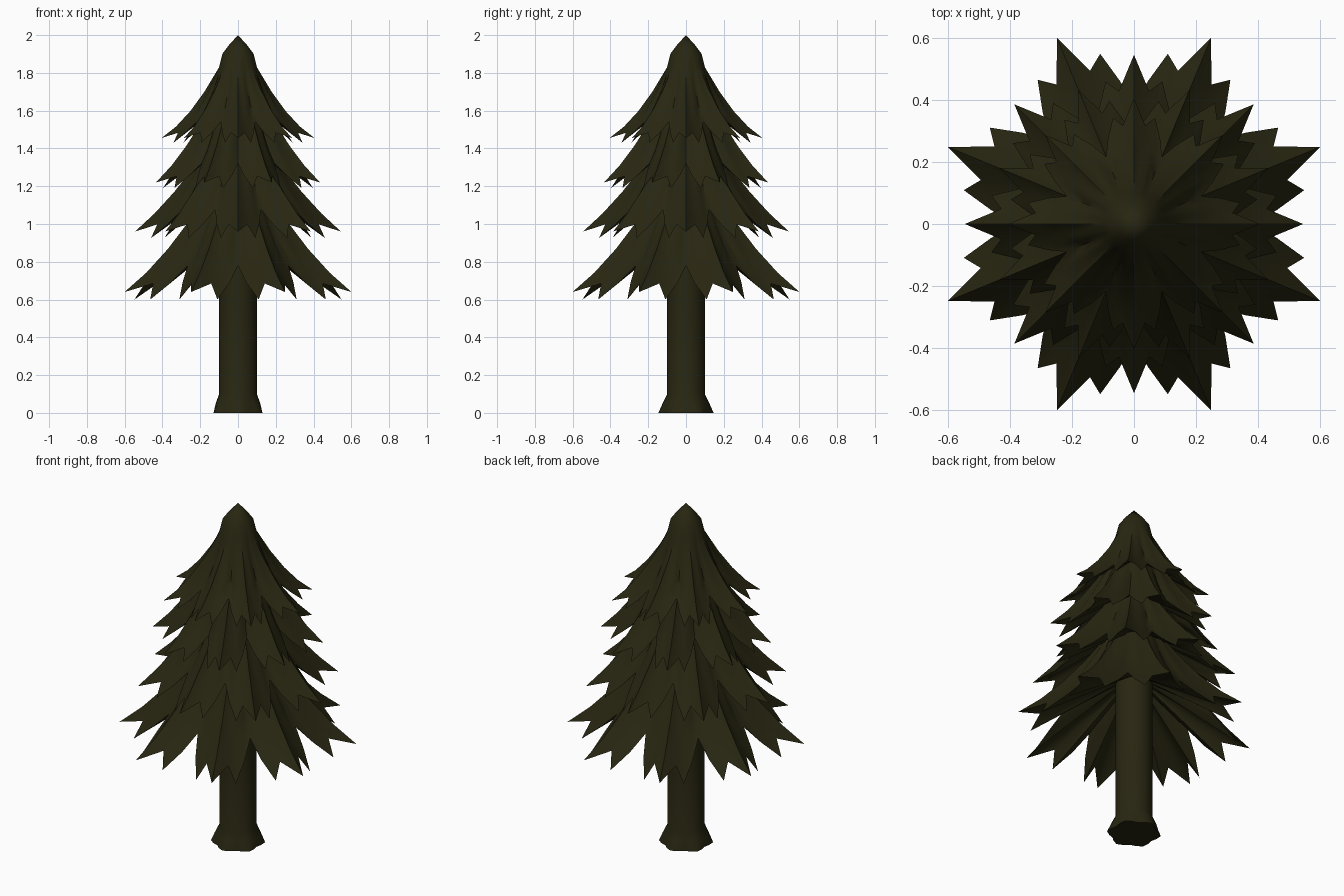
import bpy, bmesh, math

if "Cube" in bpy.data.objects:
    bpy.data.objects.remove(bpy.data.objects["Cube"])

olive = bpy.data.materials.new("dark olive")
olive.diffuse_color = (0.021, 0.019, 0.0055, 1)
olive.use_nodes = True
olive.node_tree.nodes["Principled BSDF"].inputs["Base Color"].default_value = olive.diffuse_color


def loft(name, rings):
    """Skin a list of equally long vertex rings; a ring of one point is a pole."""
    bm = bmesh.new()
    vs = [[bm.verts.new(p) for p in ring] for ring in rings]
    for a, b in zip(vs, vs[1:]):
        n = max(len(a), len(b))
        for i in range(n):
            j = (i + 1) % n
            if len(a) == 1:
                bm.faces.new((a[0], b[i], b[j]))
            elif len(b) == 1:
                bm.faces.new((a[i], b[0], a[j]))
            else:
                bm.faces.new((a[i], b[i], b[j], a[j]))
    bmesh.ops.recalc_face_normals(bm, faces=bm.faces)
    me = bpy.data.meshes.new(name)
    bm.to_mesh(me)
    bm.free()
    me.materials.append(olive)
    ob = bpy.data.objects.new(name, me)
    bpy.context.collection.objects.link(ob)
    bpy.context.view_layer.objects.active = ob
    ob.select_set(True)
    bpy.ops.object.shade_smooth_by_angle(angle=math.radians(45))
    ob.select_set(False)
    return ob


def polar(r, deg, z):
    a = math.radians(deg)
    return (r * math.cos(a), r * math.sin(a), z)


# Jagged outline of one bough: angle from its ridge, radius factor, height offset
half = [(22.5, .58, .14), (17, .71, .05), (11.25, .86, -.04), (6.5, .79, .045)]
bough = [(-o, f, d) for o, f, d in half] + [(0, 1, 0)] + \
        [(o, f, d) for o, f, d in reversed(half[1:])]


def tier(name, turn, tip_r, tip_z, top_r, top_z, sag, cap=()):
    s = tip_r / .65
    cols = [(turn + 45 * k + o, tip_r * f, tip_z + d * s)
            for k in range(8) for o, f, d in bough]
    rings = [[(0, 0, z)] if r == 0 else [polar(r, a, z) for a, _, _ in cols]
             for r, z in cap]
    # upper surface, sagging between the top ring and the jagged edge
    for t in (0, .25, .5, .75, 1):
        rings.append([polar(top_r + (er - top_r) * t, a,
                            top_z + (ez - top_z) * t - 4 * sag * t * (1 - t))
                      for a, er, ez in cols])
    # hollow underside rising to the trunk
    in_r, in_z = .09, tip_z + .28 * s
    for t in (.5, 1):
        rings.append([polar(er + (in_r - er) * t, a, ez + (in_z - ez) * t)
                      for a, er, ez in cols])
    return loft(name, rings)


# Four tiers of boughs, alternately turned
tier("bottom_boughs", 22.5, .65, .64, .15, 1.2, .05)
tier("lower_boughs", 0, .545, .96, .13, 1.45, .035)
tier("upper_boughs", 22.5, .47, 1.22, .12, 1.69, .04)
tier("top_boughs", 0, .405, 1.455, .1, 1.83, .045,
     cap=[(0, 2.0), (.05, 1.945), (.083, 1.9)])

# Trunk with a lobed, flared foot
angles = [30 + 15 * i for i in range(24)]
lobe = lambda a: .5 + .5 * math.cos(math.radians(6 * (a - 30)))
trunk = [[(0, 0, 0)]]
trunk.append([polar(.122 + .024 * lobe(a), a, 0) for a in angles])
trunk.append([polar(.118 + .006 * lobe(a), a, .05) for a in angles])
trunk += [[polar(.1, a, z) for a in angles] for z in (.1, .6, 1.0)]
trunk.append([(0, 0, 1.0)])
loft("trunk", trunk)
